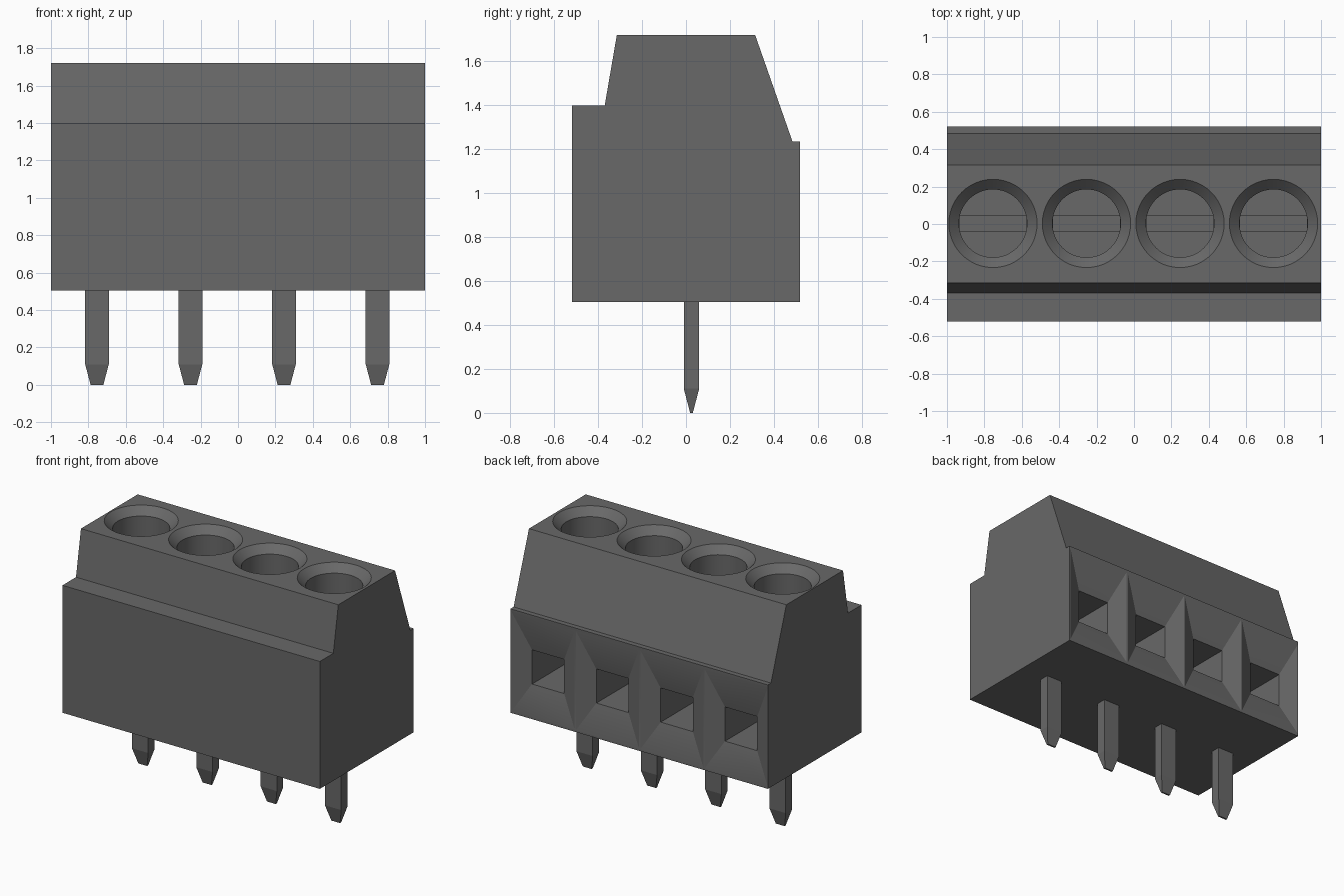
import bpy, bmesh, math

cube = bpy.data.objects.get("Cube")
if cube:
    bpy.data.objects.remove(cube, do_unlink=True)

grey = bpy.data.materials.new("dark_grey_plastic")
grey.use_nodes = True
COLOR = (0.14, 0.14, 0.14, 1)
grey.diffuse_color = COLOR
grey.node_tree.nodes["Principled BSDF"].inputs["Base Color"].default_value = COLOR

CENTRES = [(i - 1.5) * 0.5 - 0.004 for i in range(4)]


def loft(bm, rings):
    """Closed solid through a list of equal-length point rings."""
    rows = [[bm.verts.new(p) for p in ring] for ring in rings]
    n = len(rows[0])
    bm.faces.new(rows[0])
    bm.faces.new(rows[-1][::-1])
    for a, b in zip(rows, rows[1:]):
        for k in range(n):
            bm.faces.new((a[k], b[k], b[(k + 1) % n], a[(k + 1) % n]))


def rect_xy(x, y, z, hx, hy):
    return [(x - hx, y - hy, z), (x + hx, y - hy, z), (x + hx, y + hy, z), (x - hx, y + hy, z)]


def rect_xz(x, y, hx, z0, z1):
    return [(x - hx, y, z0), (x + hx, y, z0), (x + hx, y, z1), (x - hx, y, z1)]


def circle(x, y, z, r, n=48):
    return [(x + r * math.cos(2 * math.pi * k / n), y + r * math.sin(2 * math.pi * k / n), z)
            for k in range(n)]


def make(name, solids):
    bm = bmesh.new()
    for rings in solids:
        loft(bm, rings)
    bmesh.ops.recalc_face_normals(bm, faces=bm.faces)
    mesh = bpy.data.meshes.new(name)
    bm.to_mesh(mesh)
    bm.free()
    mesh.materials.append(grey)
    ob = bpy.data.objects.new(name, mesh)
    bpy.context.collection.objects.link(ob)
    return ob


# Housing: side profile extruded along x
PROFILE = [(-0.52, 0.505), (0.52, 0.505), (0.52, 1.235), (0.485, 1.235),
           (0.315, 1.72), (-0.315, 1.72), (-0.37, 1.40), (-0.52, 1.40)]
housing = make("housing", [[[(x, y, z) for y, z in PROFILE] for x in (-1, 1)]])

# Cutters: chamfered screw wells, screw slots, funnelled wire entries
wells = make("screw_well_cutter", [
    [circle(x, 0.003, z, r) for z, r in
     ((1.49, 0.182), (1.668, 0.182), (1.72, 0.236), (1.80, 0.236))] for x in CENTRES])
slots = make("screw_slot_cutter", [
    [rect_xy(x, 0.003, z, 0.178, 0.04) for z in (1.44, 1.53)] for x in CENTRES])
entries = make("wire_entry_cutter", [
    [rect_xz(x, 0.60, 0.245, 0.52, 1.215), rect_xz(x, 0.52, 0.245, 0.52, 1.215),
     rect_xz(x, 0.465, 0.125, 0.72, 0.96), rect_xz(x, 0.07, 0.125, 0.72, 0.96)]
    for x in CENTRES])

bpy.context.view_layer.objects.active = housing
for cutter in (wells, slots, entries):
    cutter.hide_render = True
    mod = housing.modifiers.new(cutter.name, "BOOLEAN")
    mod.operation = "DIFFERENCE"
    mod.solver = "EXACT"
    mod.object = cutter
    bpy.ops.object.modifier_apply(modifier=mod.name)
    bpy.data.objects.remove(cutter, do_unlink=True)

# Smooth round wells, keep hard edges
bpy.ops.object.select_all(action="DESELECT")
housing.select_set(True)
bpy.ops.object.shade_smooth_by_angle(angle=math.radians(20))

# Solder pins with tapered tips
for i, x in enumerate(CENTRES):
    make(f"pin_{i + 1}", [[rect_xy(x, 0.025, 0.0, 0.034, 0.006),
                           rect_xy(x, 0.025, 0.11, 0.063, 0.035),
                           rect_xy(x, 0.025, 0.52, 0.063, 0.035)]])
